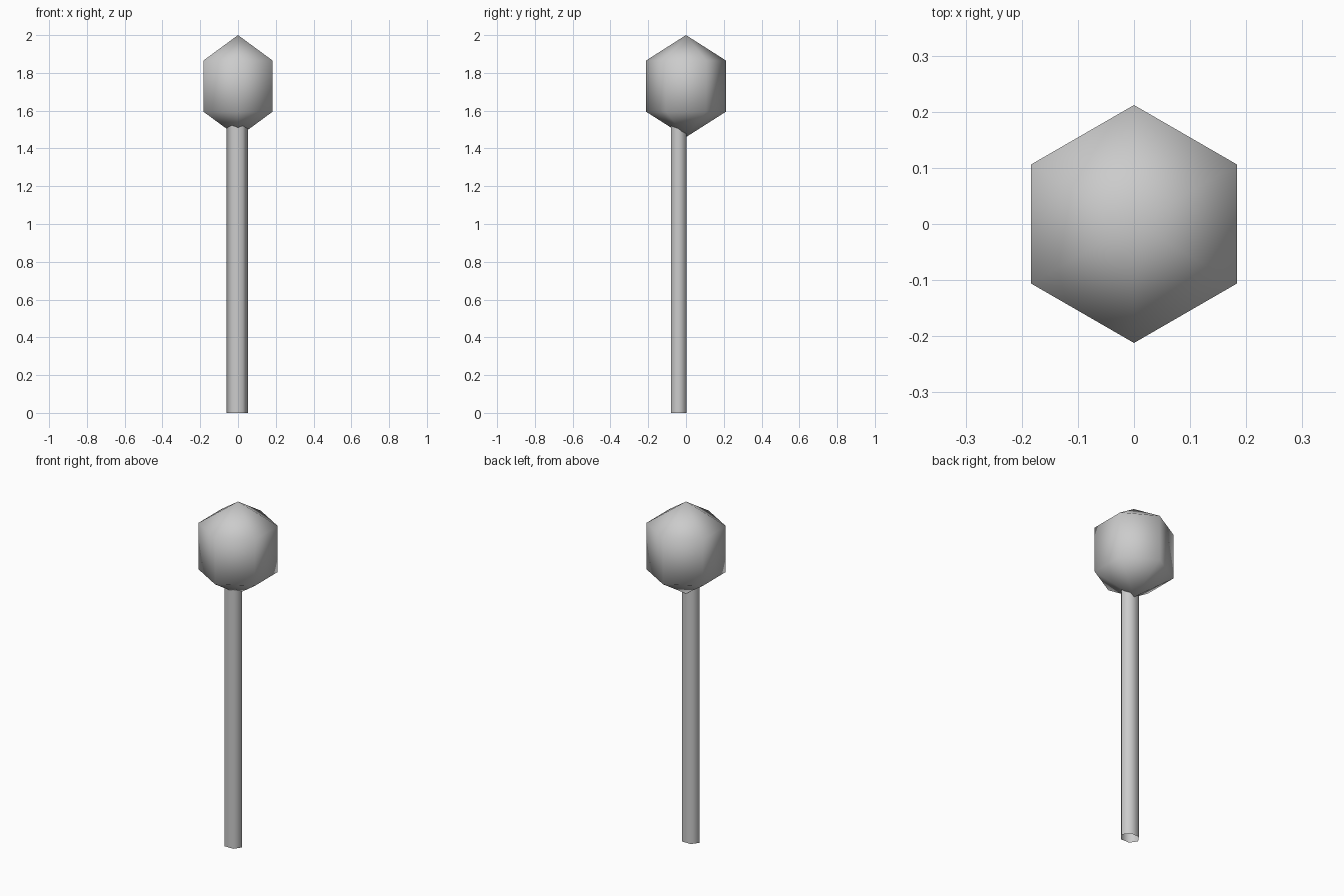
import bpy, bmesh
from math import sin, cos, pi
from mathutils import Vector

if "Cube" in bpy.data.objects:
    bpy.data.objects.remove(bpy.data.objects["Cube"])

SIDES = 6


def ring(bm, cx, cy, z, rx, ry, start):
    return [bm.verts.new((cx + rx * cos(start + 2 * pi * i / SIDES),
                          cy + ry * sin(start + 2 * pi * i / SIDES), z))
            for i in range(SIDES)]


def bridge(bm, low, high):
    for i in range(SIDES):
        j = (i + 1) % SIDES
        bm.faces.new((low[i], low[j], high[j], high[i]))


def finish(bm, name):
    for f in bm.faces:
        f.smooth = True
    mesh = bpy.data.meshes.new(name)
    bm.to_mesh(mesh)
    bm.free()
    obj = bpy.data.objects.new(name, mesh)
    bpy.context.collection.objects.link(obj)
    return obj


# Head: six-sided low-poly ball with two rings and two poles
bm = bmesh.new()
low = ring(bm, 0, 0, 1.595, 0.212, 0.212, pi / 2)
high = ring(bm, 0, 0, 1.865, 0.212, 0.212, pi / 2)
bridge(bm, low, high)
bottom = bm.verts.new((0, 0, 1.46))
top = bm.verts.new((0, 0, 2.0))
for i in range(SIDES):
    j = (i + 1) % SIDES
    bm.faces.new((high[i], high[j], top))
    bm.faces.new((low[j], low[i], bottom))
finish(bm, "head")

# Stick: open six-sided tube, slightly flattened, offset toward the front
bm = bmesh.new()
ry = 0.0405 / sin(pi / 3)
low = ring(bm, -0.004, -0.039, 0.0, 0.057, ry, 0)
high = ring(bm, -0.004, -0.039, 1.53, 0.057, ry, 0)
bridge(bm, low, high)
finish(bm, "stick")
